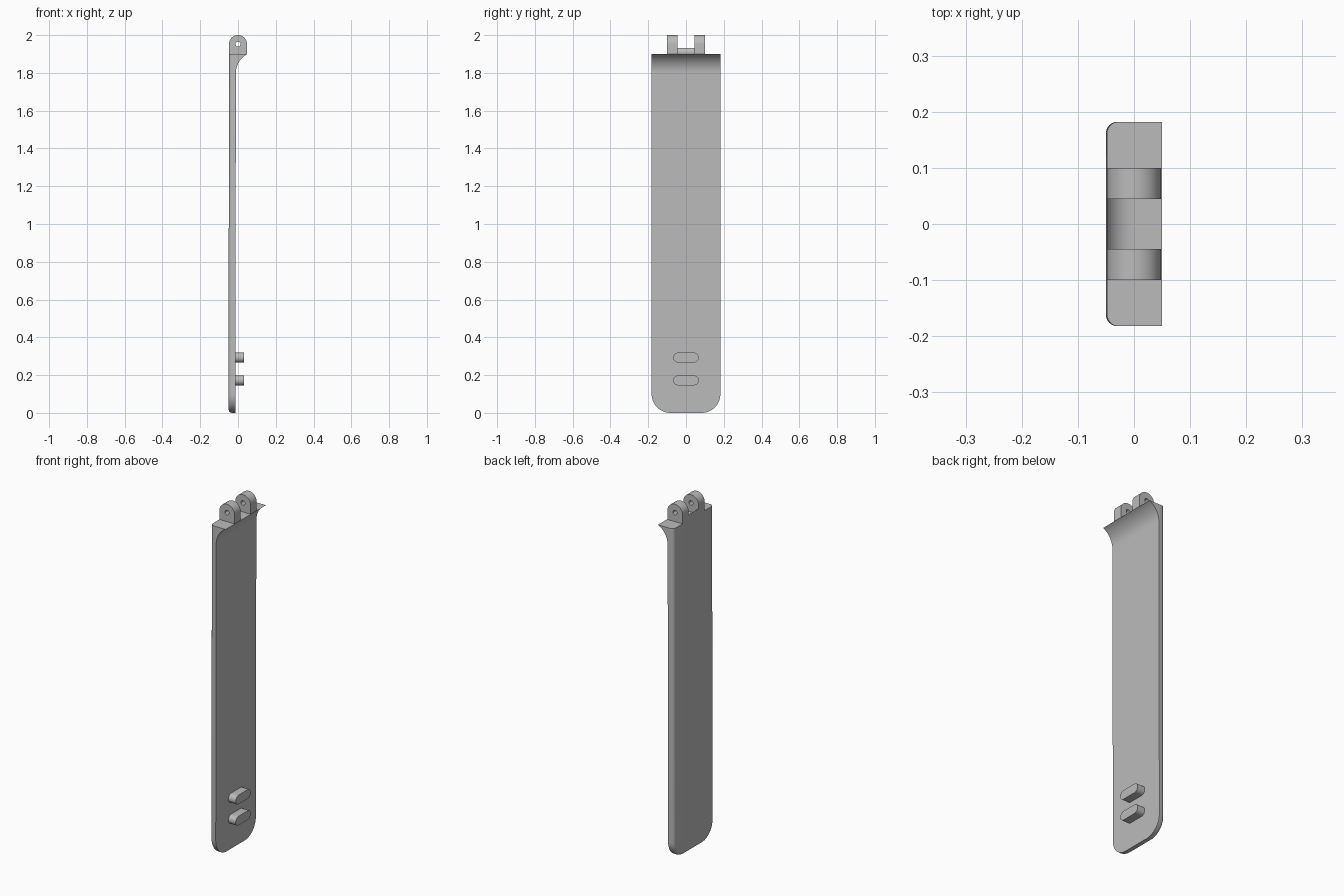
import bpy, bmesh
from math import sin, cos, pi, radians
from mathutils import Vector

cube = bpy.data.objects.get("Cube")
if cube:
    bpy.data.objects.remove(cube, do_unlink=True)

HALF_W, TOP, OUTER, INNER, TIP = 0.182, 1.9, -0.05, -0.011, 0.05
CORNER, FILLET = 0.1, 0.02
PIN_Z, LUG_R = 1.952, 0.048

grey = bpy.data.materials.new("plain grey")
grey.use_nodes = True
colour = (0.5, 0.5, 0.5, 1)
grey.diffuse_color = colour
grey.node_tree.nodes["Principled BSDF"].inputs["Base Color"].default_value = colour


def finish(name, bm):
    bmesh.ops.recalc_face_normals(bm, faces=bm.faces)
    mesh = bpy.data.meshes.new(name)
    bm.to_mesh(mesh)
    bm.free()
    mesh.materials.append(grey)
    obj = bpy.data.objects.new(name, mesh)
    bpy.context.collection.objects.link(obj)
    bpy.ops.object.select_all(action='DESELECT')
    obj.select_set(True)
    bpy.context.view_layer.objects.active = obj
    bpy.ops.object.shade_smooth_by_angle(angle=radians(35))
    return obj


def arc(cx, cy, r, start, end, n=16):
    angles = [radians(start + (end - start) * i / n) for i in range(n + 1)]
    return [(cx + r * cos(a), cy + r * sin(a)) for a in angles]


def prism(name, loops, place, along):
    """Fill 2D loops (later ones are holes) and extrude them."""
    bm = bmesh.new()
    for loop in loops:
        vs = [bm.verts.new(place(*p)) for p in loop]
        for i, v in enumerate(vs):
            bm.edges.new((vs[i - 1], v))
    bmesh.ops.triangle_fill(bm, edges=bm.edges[:], use_beauty=True)
    ext = bmesh.ops.extrude_face_region(bm, geom=bm.faces[:])["geom"]
    bmesh.ops.translate(bm, vec=Vector(along),
                        verts=[g for g in ext if isinstance(g, bmesh.types.BMVert)])
    return finish(name, bm)


def across(name, loops, y0, y1):
    return prism(name, loops, lambda x, z: (x, y0, z), (0, y1 - y0, 0))


# Long panel: rounded lower corners, outer edge filleted on sides and bottom
def outline(d):
    w, r = HALF_W - d, CORNER - d
    return ([(-w, TOP)] + arc(r - w, d + r, r, 180, 270)
            + arc(w - r, d + r, r, 270, 360) + [(w, TOP)])


bm = bmesh.new()
steps = [radians(90 * i / 8) for i in range(9)]
levels = [(OUTER + FILLET * (1 - cos(a)), FILLET * (1 - sin(a))) for a in steps]
levels.append((INNER, 0))
rings = [[bm.verts.new((x, y, z)) for y, z in outline(d)] for x, d in levels]
for a, b in zip(rings, rings[1:]):
    for i in range(len(a)):
        bm.faces.new((a[i - 1], a[i], b[i], b[i - 1]))
bm.faces.new(rings[0])
bm.faces.new(rings[-1])
# slight lean of the panel
for v in bm.verts:
    v.co.x += 0.003 * (v.co.z / TOP - 1) if v.co.x > OUTER + FILLET else 0.002 * v.co.z / TOP
finish("panel", bm)

# Concave flare under the top edge
rise, reach = 0.1, TIP - INNER
R = (rise ** 2 + reach ** 2) / (2 * reach)
curve = [(x, z) for x, z in arc(INNER + R, TOP - rise, R, 180, 90, 40) if z < TOP and x < TIP]
across("top_flare", [curve + [(TIP, TOP), (INNER, TOP)]], -HALF_W, HALF_W)

# Pair of hinge lugs with pin holes
lug = [(-LUG_R, TOP), (LUG_R, TOP)] + arc(0, PIN_Z, LUG_R, 0, 180, 32)
hole = arc(0, PIN_Z, 0.013, 0, 345, 23)
for side, y0 in (("right", -0.1), ("left", 0.045)):
    across(side + "_hinge_lug", [lug, hole], y0, y0 + 0.055)

# Scooped stop between the lugs
scoop = arc(0, PIN_Z, PIN_Z - TOP, 203, 269, 14)
across("hinge_stop", [[(-LUG_R, TOP), (-LUG_R, scoop[0][1])] + scoop], -0.045, 0.045)

# Two oblong pegs near the bottom
for name, z in (("upper_peg", 0.293), ("lower_peg", 0.172)):
    r, half = 0.026, 0.042
    oblong = arc(half, z, r, -90, 90) + arc(-half, z, r, 90, 270)
    prism(name, [oblong], lambda y, h: (INNER - 0.005, y, h), (0.033 - INNER + 0.005, 0, 0))
